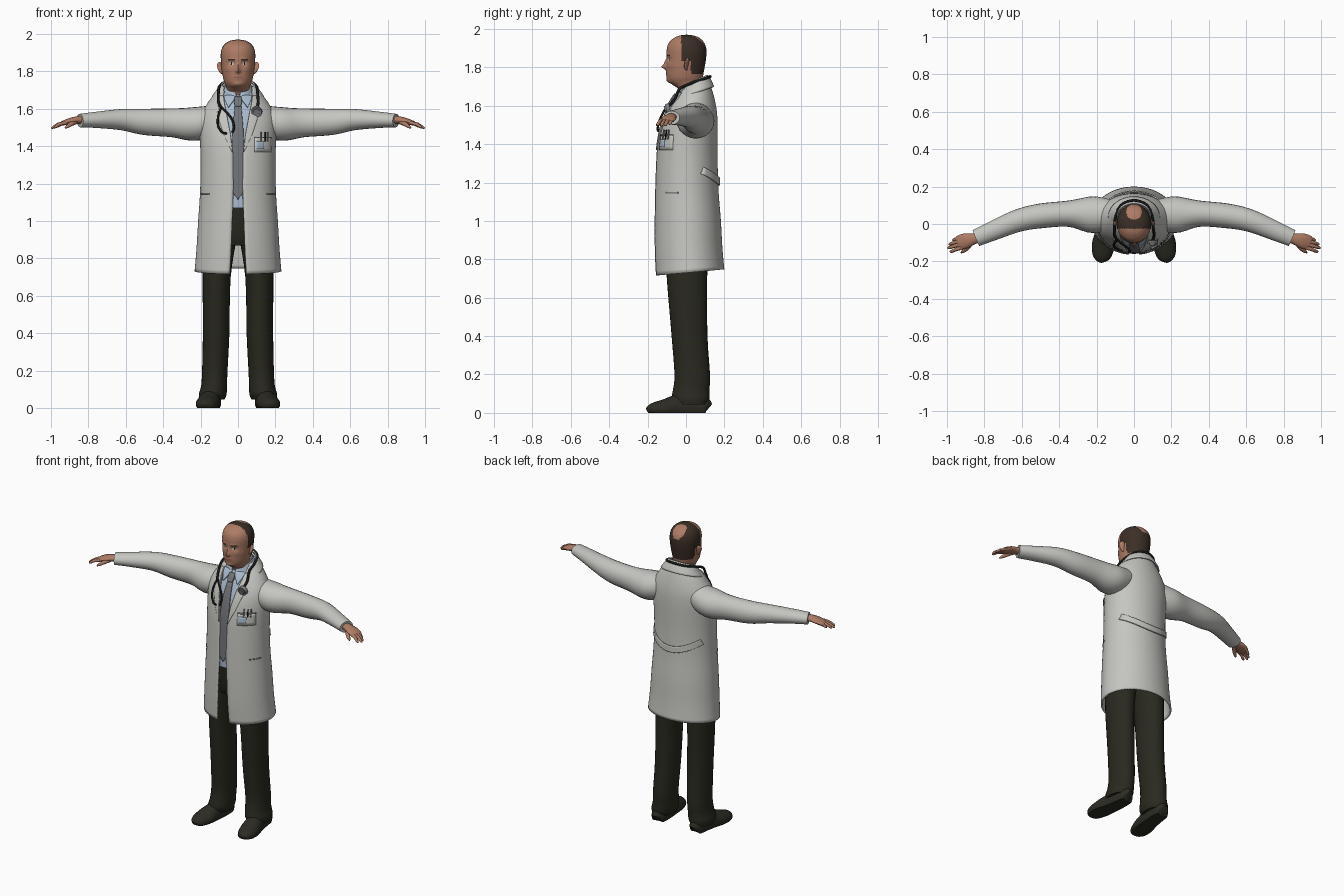
import bpy, math
from mathutils import Vector
from mathutils.bvhtree import BVHTree

if "Cube" in bpy.data.objects:
    bpy.data.objects.remove(bpy.data.objects["Cube"])


def material(name, r, g, b):
    m = bpy.data.materials.new(name)
    m.use_nodes = True
    m.diffuse_color = (r, g, b, 1)
    m.node_tree.nodes["Principled BSDF"].inputs["Base Color"].default_value = (r, g, b, 1)
    return m


WHITE = material("coat white", .56, .56, .53)
OLIVE = material("trouser olive", .022, .022, .014)
LEATHER = material("shoe leather", .025, .024, .017)
SKIN = material("skin", .42, .2, .13)
HAIR = material("hair brown", .045, .028, .02)
BLUE = material("shirt blue", .4, .5, .62)
GREY = material("tie grey", .17, .175, .19)
BLACK = material("rubber black", .008, .01, .009)
STEEL = material("steel", .2, .21, .22)
LIP = material("lip red", .3, .11, .08)


def make(name, verts, faces, mats, mirror=False, thick=0):
    me = bpy.data.meshes.new(name)
    me.from_pydata([tuple(v) for v in verts], [], faces)
    ob = bpy.data.objects.new(name, me)
    bpy.context.collection.objects.link(ob)
    for m in mats:
        me.materials.append(m)
    if thick:
        s = ob.modifiers.new("thickness", "SOLIDIFY")
        s.thickness = thick
        s.offset = -1
    if mirror:
        ob.modifiers.new("mirror", "MIRROR").use_mirror_merge = False
    bpy.ops.object.select_all(action="DESELECT")
    ob.select_set(True)
    bpy.context.view_layer.objects.active = ob
    bpy.ops.object.shade_smooth_by_angle(angle=math.radians(50))
    return ob


def spline(rows, k):
    """Catmull-Rom interpolation of equal-length tuples."""
    out, n = [], len(rows)
    for i in range(n - 1):
        quad = [rows[max(i - 1, 0)], rows[i], rows[i + 1], rows[min(i + 2, n - 1)]]
        for j in range(k):
            t = j / k
            out.append([b + t * (c - a + t * (2 * a - 5 * b + 4 * c - d + t * (3 * b - a - 3 * c + d))) / 2
                        for a, b, c, d in zip(*quad)])
    return out + [list(rows[-1])]


def skin_rings(n_rows, n, closed):
    return [(r * n + i, r * n + (i + 1) % n, (r + 1) * n + (i + 1) % n, (r + 1) * n + i)
            for r in range(n_rows - 1) for i in range(n if closed else n - 1)]


def stack(rows, n=40, k=4, caps=True):
    """Rings stacked upward: z, centre x, half width, front y, back y, front gap, tilt."""
    rows = spline([tuple(r) + (0,) * (7 - len(r)) for r in rows], k)
    is_open = rows[0][5] > 0
    verts = []
    for z, cx, rx, yf, yb, gap, tilt in rows:
        t0 = math.asin(min(gap / rx, .99))
        for i in range(n):
            t = t0 + (2 * math.pi - 2 * t0) * i / (n - 1 if is_open else n)
            y = (yf + yb) / 2 - (yb - yf) / 2 * math.cos(t)
            verts.append((cx + rx * math.sin(t), y, z + tilt * y))
    faces = skin_rings(len(rows), n, not is_open)
    if caps and not is_open:
        faces += [tuple(reversed(range(n))), tuple(range(len(verts) - n, len(verts)))]
    return verts, faces


def tube(name, path, mat, n=16, k=4, mirror=False, floor=False):
    """Oval tube along a path of x, y, z, side radius, upright radius."""
    rows = spline([tuple(p) for p in path], k)
    pts = [Vector(r[:3]) for r in rows]
    verts, side = [], None
    for i, r in enumerate(rows):
        t = (pts[min(i + 1, len(pts) - 1)] - pts[max(i - 1, 0)]).normalized()
        if side is None:
            side = t.cross(Vector((0, 0, 1) if abs(t.z) < .9 else (0, 1, 0)))
        side = (side - t * side.dot(t)).normalized()
        up = side.cross(t)
        for j in range(n):
            a = 2 * math.pi * j / n
            v = pts[i] + side * (r[3] * math.cos(a)) + up * (r[4] * math.sin(a))
            if floor:
                v.z = max(v.z, 0)
            verts.append(v)
    faces = [tuple(reversed(f)) for f in skin_rings(len(rows), n, True)]
    faces += [tuple(range(n)), tuple(reversed(range(len(verts) - n, len(verts))))]
    return make(name, verts, faces, [mat], mirror)


# Coat body, open down the front
coat = [(.73, 0, .232, -.16, .2, .045, .09), (.85, 0, .222, -.165, .19, .038, .03),
        (1, 0, .213, -.165, .182, .032, 0), (1.15, 0, .203, -.162, .17, .026, 0),
        (1.3, 0, .2, -.157, .165, .027, 0), (1.4, 0, .202, -.15, .165, .031, 0),
        (1.5, 0, .205, -.132, .165, .05, 0), (1.57, 0, .195, -.11, .16, .062, .05),
        (1.63, 0, .16, -.085, .145, .073, .15), (1.675, 0, .12, -.06, .125, .079, .3),
        (1.7, 0, .09, -.035, .108, .075, .45)]
make("coat", *stack(coat, 64), [WHITE], thick=.01)
hull = BVHTree.FromPolygons(*stack([r[:5] + (0, r[6]) for r in coat], 64))


def on_coat(x, z, off, back=False):
    """Point lying off the coat surface, seen from the front or back."""
    d = 1 if back else -1
    hit = hull.ray_cast(Vector((x, d, z)), Vector((0, -d, 0)))[0]
    if hit is None:
        hit = hull.find_nearest(Vector((x, d * .08, z)))[0]
    return hit + Vector((0, d * off, 0))


def patch(name, rows, off, mat, mirror=False, back=False, sag=0, n=8, thick=.007):
    """Cloth plate laid on the coat: rows of z, left x, right x, going up."""
    dense = []
    for a, b in zip(rows, rows[1:]):
        dense += [[p + (q - p) * j / 4 for p, q in zip(a, b)] for j in range(4)]
    dense.append(rows[-1])
    verts = []
    for z, x0, x1 in dense:
        for i in range(n):
            x = x0 + (x1 - x0) * i / (n - 1)
            verts.append(on_coat(x, z + sag * x * x, off, back))
    faces = skin_rings(len(dense), n, False)
    if back:
        faces = [tuple(reversed(f)) for f in faces]
    return make(name, verts, faces, [mat], mirror, thick)


# Shirt, shirt collar and tie
shirt = [(z, 0, rx - .014, yf + .014, yb - .014, 0, tilt) for z, _, rx, yf, yb, _, tilt in coat[3:]]
make("shirt", *stack([(1.07, 0, .19, -.148, .155)] + shirt, 48), [BLUE])
make("shirt_collar", *stack([(1.665, 0, .083, -.058, .1, .012, .3), (1.695, 0, .078, -.048, .1, .012, .4),
                             (1.715, 0, .071, -.04, .095, .014, .4)]), [BLUE], thick=.005)
patch("collar_points", [(1.61, .05, .054), (1.645, .025, .07), (1.675, .008, .078)], 0, BLUE, True)
patch("tie", [(1.115, -.002, .002), (1.165, -.036, .036), (1.35, -.034, .034), (1.5, -.028, .028),
              (1.62, -.017, .017)], -.003, GREY)
patch("tie_knot", [(1.615, -.014, .014), (1.635, -.021, .021), (1.665, -.019, .019)], .006, GREY, thick=.015)

# Lapels, coat collar, pockets, half belt
patch("lapels", [(1.37, .03, .033), (1.46, .04, .075), (1.55, .057, .105), (1.585, .063, .112),
                 (1.59, .065, .1), (1.64, .075, .112), (1.67, .078, .1)], .006, WHITE, True)
make("coat_collar", *stack([(1.655, 0, .138, -.07, .148, .088, .3), (1.7, 0, .1, -.035, .122, .08, .42),
                            (1.712, 0, .088, -.02, .11, .074, .45)]), [WHITE], thick=.008)
patch("breast_pocket", [(1.37, .09, .18), (1.45, .09, .18)], .005, WHITE)
patch("pocket_card", [(1.385, .1, .14), (1.425, .1, .14)], .009, BLUE)
patch("pocket_top_edge", [(1.444, .09, .18), (1.449, .09, .18)], .009, STEEL)
for i, (x, m) in enumerate(((.125, STEEL), (.145, BLACK), (.16, STEEL))):
    tube("pen_%d" % (i + 1), [(*on_coat(x, z, .008), .004, .004) for z in (1.425, 1.45, 1.475)], m, 8)
patch("side_pockets", [(1.143, .155, .197), (1.15, .155, .197)], .004, STEEL, True)
patch("half_belt", [(1.185, -.185, .185), (1.2, -.18, .18), (1.225, -.175, .175)], .01, WHITE,
      back=True, sag=1.8, n=24)

# Sleeves
tube("sleeves", [(.1, .05, 1.555, .075, .07), (.22, .05, 1.52, .098, .09), (.35, .055, 1.525, .07, .077),
                 (.5, .043, 1.53, .066, .07), (.62, .018, 1.542, .06, .057), (.75, -.035, 1.541, .052, .044),
                 (.845, -.075, 1.537, .046, .036)], WHITE, 24, 5, True)

# Hands
tube("palms", [(.82, -.067, 1.54, .028, .022), (.86, -.08, 1.54, .03, .02), (.9, -.09, 1.533, .04, .017),
               (.935, -.1, 1.523, .038, .012), (.945, -.103, 1.52, .03, .008)], SKIN, 16, 4, True)
for name, y0, x1, y1, z1 in (("little", -.072, .972, -.085, 1.503), ("ring", -.09, .992, -.107, 1.497),
                             ("middle", -.108, .998, -.127, 1.496), ("index", -.126, .985, -.147, 1.498)):
    tube(name + "_fingers", [(.92, y0, 1.525, .011, .01), ((.92 + x1) / 2, (y0 + y1) / 2, 1.518, .0095, .009),
                             (x1 - .008, y1, z1 + .004, .008, .007), (x1, y1, z1, .002, .002)], SKIN, 10, 3, True)
tube("thumbs", [(.87, -.095, 1.53, .016, .014), (.89, -.125, 1.52, .013, .012), (.912, -.145, 1.506, .01, .009),
                (.925, -.154, 1.497, .003, .003)], SKIN, 10, 3, True)

# Trousers and shoes
make("trouser_hips", *stack([(.87, 0, .16, -.1, .12), (.93, 0, .18, -.12, .135), (1.09, 0, .175, -.138, .14)]),
     [OLIVE])
make("trouser_legs", *stack([(.045, .14, .068, -.06, .112), (.075, .135, .074, -.075, .122),
                             (.12, .128, .069, -.068, .122), (.2, .124, .068, -.06, .125),
                             (.4, .117, .071, -.075, .112), (.7, .114, .075, -.1, .11),
                             (.93, .095, .092, -.112, .125)], 28), [OLIVE], mirror=True)
shoe = tube("shoes", [(.137, .112, .02, .02, .03), (.138, .1, .025, .042, .055), (.14, .04, .03, .05, .065),
                      (.15, -.04, .03, .055, .066), (.163, -.11, .022, .062, .05), (.172, -.17, .017, .05, .036),
                      (.176, -.195, .015, .03, .023), (.177, -.204, .012, .008, .008)], LEATHER, 24, 4, True, True)

# Head and neck, with the features pushed out of the face
verts, faces = stack([(1.6, 0, .064, -.03, .088), (1.68, 0, .064, -.038, .086), (1.708, 0, .062, -.068, .085),
                      (1.725, 0, .066, -.091, .086), (1.75, 0, .076, -.1, .088), (1.8, 0, .086, -.102, .097),
                      (1.85, 0, .091, -.1, .105), (1.895, 0, .092, -.1, .106), (1.93, 0, .083, -.088, .094),
                      (1.955, 0, .06, -.06, .068), (1.966, 0, .034, -.032, .038), (1.97, 0, .004, -.002, .006)],
                     72, 6)
bumps = [(0, 1.802, .011, .011, .023), (0, 1.822, .009, .02, .012), (.034, 1.842, .016, .011, -.009),
         (.03, 1.862, .022, .008, .005), (0, 1.766, .024, .009, .004), (0, 1.73, .022, .012, .006),
         (.05, 1.81, .02, .014, .003)]
face_verts = []
for x, y, z in verts:
    if y < -.02 and z > 1.7:
        for bx, bz, sx, sz, amount in bumps:
            y -= amount * math.exp(-((abs(x) - bx) / sx) ** 2 - ((z - bz) / sz) ** 2)
    face_verts.append((x, y, z))
head = make("head", face_verts, faces, [SKIN, HAIR, LIP, BLACK, WHITE])
for p in head.data.polygons:
    x, y, z = p.center
    bald = z > 1.9 and (x / .042) ** 2 + ((y - .065) / .042) ** 2 < 1
    if y > -.025 and z > (1.765 if y > .025 else 1.83) and not bald:
        p.material_index = 1
    elif y < -.06 and abs(x) < .023 and abs(z - 1.766) < .005:
        p.material_index = 2
    elif y < -.05 and ((abs(x) - .034) / .013) ** 2 + ((z - 1.842) / .005) ** 2 < 1:
        p.material_index = 3 if abs(abs(x) - .034) < .006 else 4
    elif y < -.05 and .016 < abs(x) < .052 and abs(z - 1.864) < .0035:
        p.material_index = 1
tube("ears", [(.082, .004, 1.788, .004, .006), (.089, .0, 1.8, .008, .012), (.096, .004, 1.825, .008, .019),
              (.097, .008, 1.84, .007, .014), (.093, .01, 1.848, .003, .005)], SKIN, 12, 4, True)

# Stethoscope: neck loop, ear branches and chest piece
R = .0075
loop = [on_coat(.1, 1.6, .015), on_coat(.108, 1.635, .014), Vector((.104, -.03, 1.69)), Vector((.1, .03, 1.718)),
        Vector((.07, .1, 1.742)), Vector((0, .126, 1.752)), Vector((-.07, .1, 1.742)), Vector((-.1, .03, 1.718)),
        Vector((-.104, -.03, 1.69)), on_coat(-.105, 1.64, .014), on_coat(-.09, 1.605, .015)]
tube("stethoscope_loop", [(*p, R, R) for p in loop], BLACK, 10, 5)
for name, pts in (("outer", ((-.09, 1.61), (-.106, 1.56), (-.106, 1.51), (-.085, 1.475), (-.06, 1.468))),
                  ("inner", ((-.09, 1.61), (-.06, 1.58), (-.03, 1.54), (-.022, 1.5), (-.03, 1.473)))):
    tube("stethoscope_%s_branch" % name, [(*on_coat(x, z, .013), .006, .006) for x, z in pts], BLACK, 10, 5)
c = on_coat(.1, 1.585, .012)
for name, r, d, m in (("chest_piece", .03, 0, STEEL), ("chest_piece_cap", .02, .008, GREY)):
    tube(name, [(c.x, c.y + .01 - d, c.z, r, r), (c.x, c.y - .01 - d, c.z - .004, r * .9, r * .9)], m, 24, 1)
